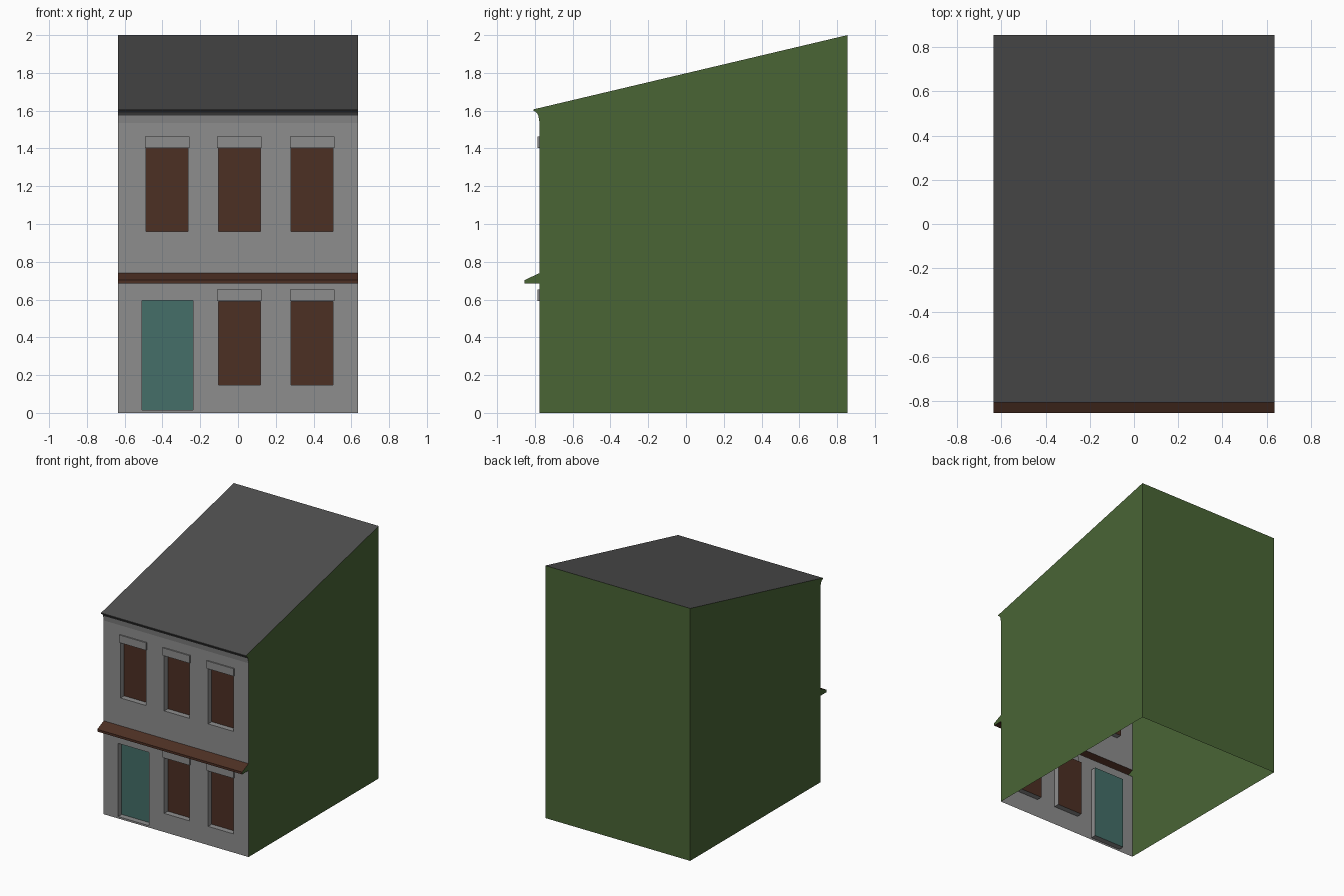
import bpy
import bmesh

cube = bpy.data.objects.get("Cube")
if cube:
    bpy.data.objects.remove(cube, do_unlink=True)


def material(name, rgb):
    mat = bpy.data.materials.new(name)
    mat.use_nodes = True
    mat.diffuse_color = (*rgb, 1)
    mat.node_tree.nodes["Principled BSDF"].inputs["Base Color"].default_value = (*rgb, 1)
    return mat


WALL, ROOF, SIDE, BROWN, DOOR = range(5)
materials = [
    material("grey wall", (0.27, 0.27, 0.27)),
    material("dark grey roof", (0.078, 0.078, 0.078)),
    material("green side wall", (0.068, 0.13, 0.036)),
    material("brown wood", (0.0735, 0.0287, 0.0173)),
    material("teal door", (0.058, 0.157, 0.139)),
]

HALF = 0.635      # half width of the house
FRONT = -0.775    # plane of the front wall
BACK = 0.855
DEPTH = 0.045     # depth of the window and door recesses


def face(bm, points, mat):
    f = bm.faces.new([bm.verts.new(p) for p in points])
    f.material_index = mat


def finish(bm, name):
    bmesh.ops.remove_doubles(bm, verts=bm.verts, dist=0.0001)
    mesh = bpy.data.meshes.new(name)
    bm.to_mesh(mesh)
    bm.free()
    for mat in materials:
        mesh.materials.append(mat)
    obj = bpy.data.objects.new(name, mesh)
    bpy.context.collection.objects.link(obj)
    return obj


def panel(bm, x0, x1, z0, z1, y, mat):
    face(bm, [(x0, y, z0), (x1, y, z0), (x1, y, z1), (x0, y, z1)], mat)


# House shell: profile swept across the width, open below.
# Each entry is y, z and the colour of the strip leading to the next point;
# None leaves room for the front wall.
profile = [
    (FRONT, 0, None),
    (FRONT, 0.685, BROWN),      # canopy
    (-0.855, 0.685, BROWN),
    (-0.855, 0.703, BROWN),
    (FRONT, 0.74, None),
    (FRONT, 1.535, WALL),       # cornice
    (-0.782, 1.575, ROOF),
    (-0.791, 1.59, ROOF),
    (-0.807, 1.6, ROOF),
    (-0.807, 1.607, ROOF),      # roof
    (BACK, 2, SIDE),            # back wall
    (BACK, 0, None),
]
bm = bmesh.new()
for (y0, z0, mat), (y1, z1, _) in zip(profile, profile[1:]):
    if mat is not None:
        face(bm, [(-HALF, y0, z0), (HALF, y0, z0), (HALF, y1, z1), (-HALF, y1, z1)], mat)
face(bm, [(HALF, y, z) for y, z, _ in reversed(profile)], SIDE)
face(bm, [(-HALF, y, z) for y, z, _ in profile], SIDE)
bmesh.ops.remove_doubles(bm, verts=bm.verts, dist=0.0001)
bmesh.ops.recalc_face_normals(bm, faces=bm.faces)
finish(bm, "house_shell")


# Front wall of one storey, with recessed openings
def storey(name, bottom, top, openings):
    bm = bmesh.new()
    xs = sorted({-HALF, HALF} | {x for o in openings for x in o[:2]})
    zs = sorted({bottom, top} | {z for o in openings for z in o[2:4]})
    for x0, x1 in zip(xs, xs[1:]):
        for z0, z1 in zip(zs, zs[1:]):
            cx, cz = (x0 + x1) / 2, (z0 + z1) / 2
            if not any(a < cx < b and c < cz < d for a, b, c, d, _ in openings):
                panel(bm, x0, x1, z0, z1, FRONT, WALL)
    inner = FRONT + DEPTH
    for x0, x1, z0, z1, mat in openings:
        panel(bm, x0, x1, z0, z1, inner, mat)
        corners = [(x0, z0), (x1, z0), (x1, z1), (x0, z1)]
        for (ax, az), (bx, bz) in zip(corners, corners[1:] + corners[:1]):
            face(bm, [(ax, FRONT, az), (bx, FRONT, bz), (bx, inner, bz), (ax, inner, az)], WALL)
    finish(bm, name)


# Lintel above a window
def lintel(name, x, z):
    bm = bmesh.new()
    bmesh.ops.create_cube(bm, size=1)
    bmesh.ops.scale(bm, verts=bm.verts, vec=(0.236, 0.02, 0.06))
    bmesh.ops.translate(bm, verts=bm.verts, vec=(x, FRONT, z + 0.03))
    finish(bm, name)


def window(x, z):
    return (x - 0.111, x + 0.111, z, z + 0.442, BROWN)


left, middle, right = 0.392, 0.007, -0.375
door = (-0.508, -0.238, 0.015, 0.595, DOOR)
storey("ground_floor_front", 0, 0.685, [door, window(middle, 0.148), window(left, 0.148)])
storey("upper_floor_front", 0.74, 1.535, [window(x, 0.96) for x in (right, middle, left)])

for name, x, z in [
    ("lower_middle_lintel", middle, 0.593),
    ("lower_left_lintel", left, 0.593),
    ("upper_right_lintel", right, 1.402),
    ("upper_middle_lintel", middle, 1.402),
    ("upper_left_lintel", left, 1.402),
]:
    lintel(name, x, z)
